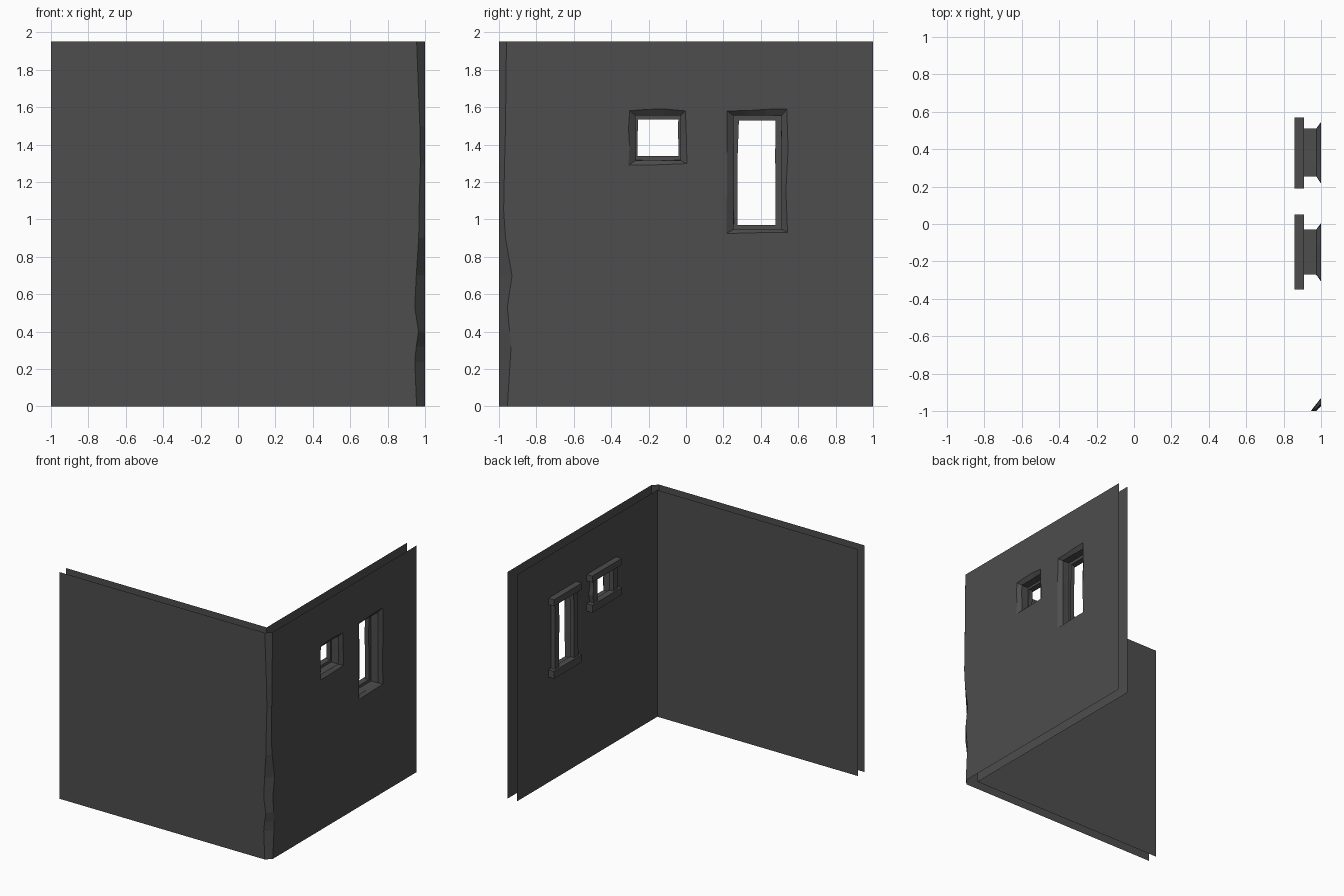
import bpy, bmesh, random
from mathutils import Vector

if "Cube" in bpy.data.objects:
    bpy.data.objects.remove(bpy.data.objects["Cube"])

random.seed(4)
H, T = 1.95, 0.91          # wall height, position of the inner skin
# Window: outer opening (y0, y1, z0, z1), clear opening
WINDOWS = {
    "small": ((-0.305, 0.0, 1.295, 1.585), (-0.26, -0.045, 1.34, 1.535)),
    "tall": ((0.22, 0.54, 0.925, 1.585), (0.28, 0.475, 0.97, 1.53)),
}
# Worn corner: height, chamfer edge on the front, chamfer edge on the right
CORNER = [(0, .955, -.955), (.24, .945, -.94), (.32, .953, -.935), (.4, .965, -.943),
          (.53, .945, -.955), (.7, .953, -.93), (.9, .966, -.965), (1.05, .968, -.975),
          (1.3, .975, -.97), (1.5, .972, -.965), (H, .955, -.96)]

dark = bpy.data.materials.new("dark_stone")
dark.diffuse_color = (0.075, 0.075, 0.075, 1)
dark.use_nodes = True
dark.node_tree.nodes["Principled BSDF"].inputs["Base Color"].default_value = dark.diffuse_color


def link(name, bm):
    mesh = bpy.data.meshes.new(name)
    bm.to_mesh(mesh)
    bm.free()
    mesh.materials.append(dark)
    obj = bpy.data.objects.new(name, mesh)
    bpy.context.collection.objects.link(obj)
    return obj


def ring(x, y0, y1, z0, z1, wobble=0.0):
    """Rectangular loop in the right wall with three segments per side."""
    c = [Vector((x, y0, z0)), Vector((x, y1, z0)), Vector((x, y1, z1)), Vector((x, y0, z1))]
    pts = []
    for i in range(4):
        for t in (0, 0.35, 0.68):
            p = c[i].lerp(c[(i + 1) % 4], t)
            r = lambda: random.uniform(-wobble, wobble)
            pts.append(p + Vector((0, r(), r())))
    return pts


def fill(bm, loops, normal):
    """Flat face with holes."""
    edges = []
    for loop in loops:
        vs = [bm.verts.new(p) for p in loop]
        edges += [bm.edges.new((vs[i - 1], vs[i])) for i in range(len(vs))]
    bmesh.ops.triangle_fill(bm, edges=edges, use_beauty=True, use_dissolve=False, normal=normal)


def bridge(bm, a, b, closed=True):
    """Strip of quads between two point rows."""
    va, vb = [bm.verts.new(p) for p in a], [bm.verts.new(p) for p in b]
    for i in range(0 if closed else 1, len(a)):
        bm.faces.new((va[i - 1], va[i], vb[i], vb[i - 1]))


# Two-skin wall: front, chamfer, right side, window reveals, inner skin
bm = bmesh.new()
front_edge = [Vector((x, -1, z)) for z, x, y in CORNER]
right_edge = [Vector((1, y, z)) for z, x, y in CORNER]
outer_holes, inner_holes = [], []
for (y0, y1, z0, z1), _ in WINDOWS.values():
    mouth = ring(1, y0, y1, z0, z1, 0.006)
    throat = ring(.975, y0 + .035, y1 - .03, z0 + .022, z1 - .03, 0.002)
    back = ring(T, y0 + .035, y1 - .03, z0 + .022, z1 - .03)
    bridge(bm, mouth, throat)
    bridge(bm, throat, back)
    outer_holes.append(mouth)
    inner_holes.append(back)
fill(bm, [front_edge + [Vector((-1, -1, H)), Vector((-1, -1, 0))]], (0, -1, 0))
bridge(bm, front_edge, right_edge, closed=False)
fill(bm, [right_edge + [Vector((1, 1, H)), Vector((1, 1, 0))]] + outer_holes, (1, 0, 0))
inner_side = [Vector((T, -T, 0)), Vector((T, 1, 0)), Vector((T, 1, H)), Vector((T, -T, H))]
fill(bm, [inner_side] + inner_holes, (-1, 0, 0))
fill(bm, [[Vector((-1, -T, 0)), Vector((T, -T, 0)), Vector((T, -T, H)), Vector((-1, -T, H))]], (0, 1, 0))
bmesh.ops.remove_doubles(bm, verts=bm.verts, dist=1e-5)
bmesh.ops.recalc_face_normals(bm, faces=bm.faces)
probe = next(f for f in bm.faces if all(abs(v.co.y + 1) < 1e-4 for v in f.verts))
if probe.normal.y > 0:
    bmesh.ops.reverse_faces(bm, faces=bm.faces)
bmesh.ops.dissolve_limit(bm, angle_limit=0.001, verts=[], edges=bm.edges)
link("wall", bm)


def beam(name, x0, x1, y0, y1, z0, z1, wobble=0.0):
    """Box beam, rough along its height when wobble is set."""
    bm = bmesh.new()
    rows = [0, 0.33, 0.66, 1] if wobble else [0, 1]
    loops = []
    for t in rows:
        a, b = (random.uniform(-wobble, wobble) for _ in range(2))
        z = z0 + (z1 - z0) * t
        loops.append([bm.verts.new(p) for p in
                      ((x0, y0 + a, z), (x1, y0 + a, z), (x1, y1 + b, z), (x0, y1 + b, z))])
    for lo, hi in zip(loops, loops[1:]):
        for i in range(4):
            bm.faces.new((lo[i - 1], lo[i], hi[i], hi[i - 1]))
    bm.faces.new(loops[0])
    bm.faces.new(loops[-1])
    bmesh.ops.recalc_face_normals(bm, faces=bm.faces)
    link(name, bm)


# Window trim on the inner face
for name, (_, (y0, y1, z0, z1)) in WINDOWS.items():
    beam(name + "_lintel", .857, T, y0 - .09, y1 + .095, z1, z1 + .055)
    beam(name + "_sill", .857, T, y0 - .09, y1 + .095, z0 - .065, z0)
    beam(name + "_post_left", .872, T, y0 - .06, y0, z0, z1, 0.005)
    beam(name + "_post_right", .872, T, y1, y1 + .06, z0, z1, 0.005)
